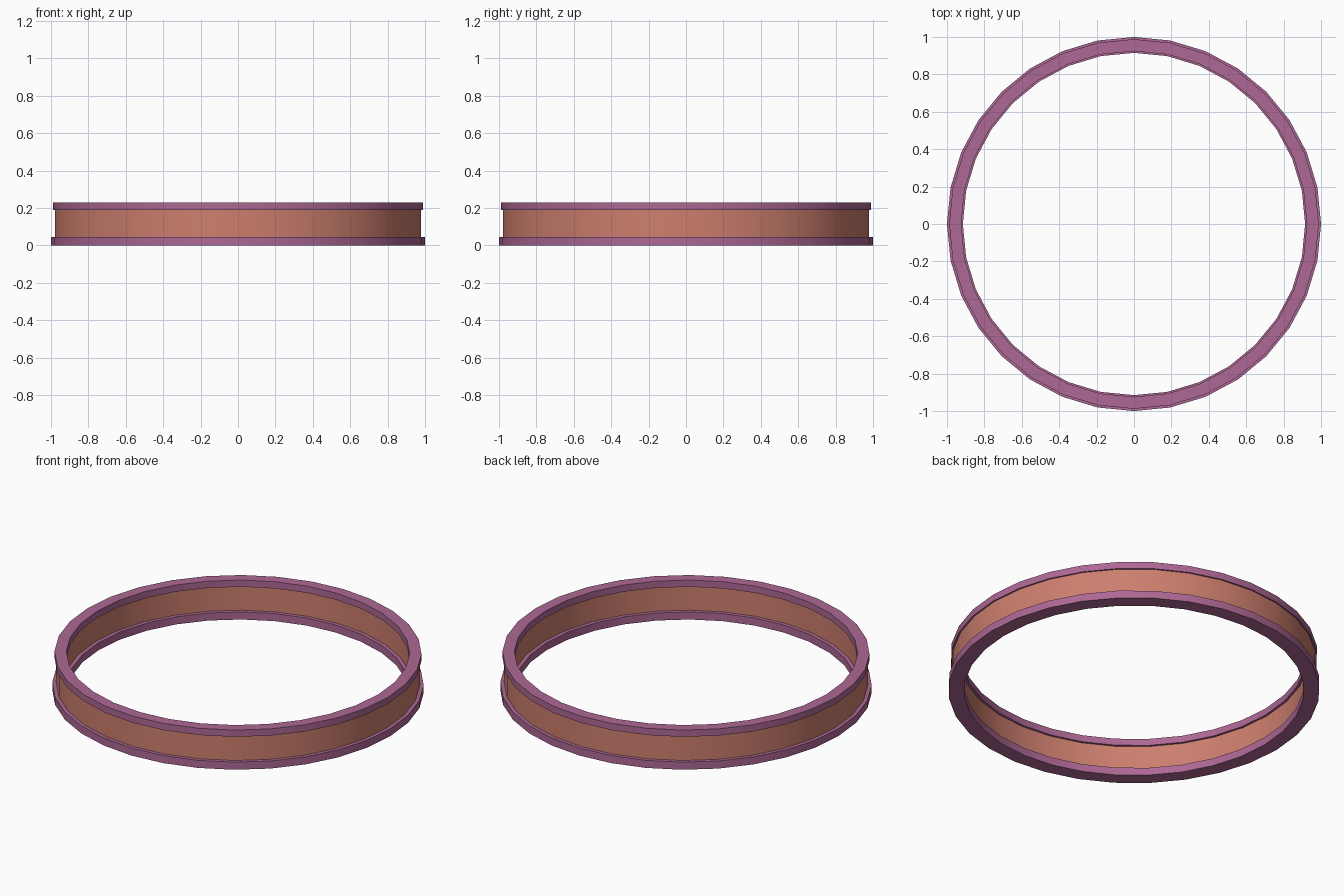
import bpy, bmesh, math

if "Cube" in bpy.data.objects:
    bpy.data.objects.remove(bpy.data.objects["Cube"])

SIDES = 32


def material(name, rgb):
    m = bpy.data.materials.new(name)
    m.diffuse_color = (*rgb, 1.0)
    m.use_nodes = True
    m.node_tree.nodes["Principled BSDF"].inputs["Base Color"].default_value = m.diffuse_color
    return m


def hoop(name, inner, outer, z0, z1, mat):
    """Rectangular section swept round the z axis."""
    section = [(inner, z0), (outer, z0), (outer, z1), (inner, z1)]
    bm = bmesh.new()
    loops = []
    for i in range(SIDES):
        a = 2 * math.pi * i / SIDES
        loops.append([bm.verts.new((r * math.cos(a), r * math.sin(a), z)) for r, z in section])
    for i in range(SIDES):
        p, q = loops[i], loops[(i + 1) % SIDES]
        for j in range(4):
            k = (j + 1) % 4
            bm.faces.new((p[j], q[j], q[k], p[k]))
    bmesh.ops.recalc_face_normals(bm, faces=bm.faces)
    mesh = bpy.data.meshes.new(name)
    bm.to_mesh(mesh)
    bm.free()
    mesh.materials.append(mat)
    ob = bpy.data.objects.new(name, mesh)
    bpy.context.collection.objects.link(ob)
    bpy.ops.object.select_all(action='DESELECT')
    ob.select_set(True)
    bpy.context.view_layer.objects.active = ob
    bpy.ops.object.shade_smooth_by_angle(angle=math.radians(30))
    return ob


purple = material("plum_purple", (0.42, 0.138, 0.297))
copper = material("copper_orange", (0.61, 0.212, 0.156))

# Wider rim on the ground, copper band, slightly narrower rim on top
hoop("bottom_rim", 0.915, 1.0, 0.0, 0.045, purple)
hoop("band", 0.937, 0.979, 0.04, 0.195, copper)
hoop("top_rim", 0.924, 0.988, 0.19, 0.23, purple)
